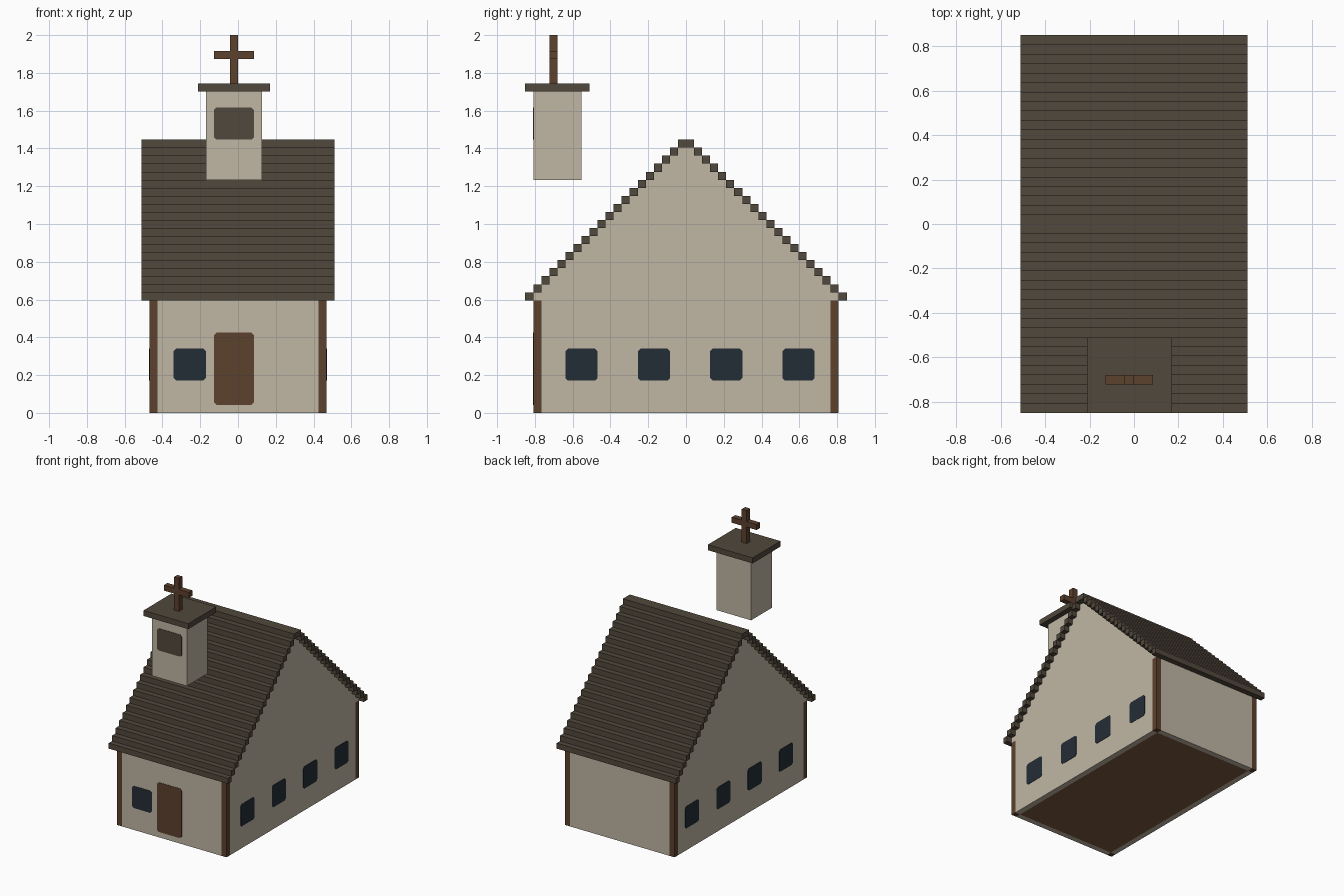
import bpy
import bmesh

# Every part sits on one block grid
U = 2 / 47

default = bpy.data.objects.get("Cube")
if default:
    bpy.data.objects.remove(default, do_unlink=True)


def material(name, rgb):
    def linear(c):
        c /= 255
        return c / 12.92 if c < 0.04 else ((c + 0.055) / 1.055) ** 2.4
    colour = [linear(c) for c in rgb] + [1]
    mat = bpy.data.materials.new(name)
    mat.use_nodes = True
    mat.diffuse_color = colour
    bsdf = next(n for n in mat.node_tree.nodes if n.type == 'BSDF_PRINCIPLED')
    bsdf.inputs["Base Color"].default_value = colour
    return mat


plaster = material("plaster", (192, 182, 164))
shingle = material("dark shingle", (81, 72, 60))
timber = material("timber", (92, 65, 45))
glass = material("dark glass", (36, 45, 54))
boards = material("floor boards", (124, 92, 64))


def finish(name, bm, mat):
    bmesh.ops.recalc_face_normals(bm, faces=bm.faces)
    mesh = bpy.data.meshes.new(name)
    bm.to_mesh(mesh)
    bm.free()
    mesh.materials.append(mat)
    obj = bpy.data.objects.new(name, mesh)
    bpy.context.collection.objects.link(obj)
    return obj


def add_box(bm, x, y, z):
    """Add a box from (low, high) grid ranges."""
    verts = bmesh.ops.create_cube(bm, size=1)["verts"]
    for v in verts:
        for i, (low, high) in enumerate((x, y, z)):
            v.co[i] = U * (low + (v.co[i] + 0.5) * (high - low))


def box(name, mat, x, y, z):
    bm = bmesh.new()
    add_box(bm, x, y, z)
    return finish(name, bm, mat)


def prism(name, mat, outline, axis, low, high):
    """Extrude a 2D outline along x (axis 0) or y (axis 1)."""
    bm = bmesh.new()

    def place(a, b, depth):
        point = (depth, a, b) if axis == 0 else (a, depth, b)
        return bm.verts.new([U * c for c in point])
    near = [place(a, b, low) for a, b in outline]
    far = [place(a, b, high) for a, b in outline]
    bm.faces.new(near)
    bm.faces.new(far)
    for i in range(len(near)):
        j = (i + 1) % len(near)
        bm.faces.new((near[i], near[j], far[j], far[i]))
    return finish(name, bm, mat)


def panel(name, mat, axis, at, a, b, cut=0.33):
    """Thin plate with clipped corners lying on a wall."""
    (l, r), (d, t) = a, b
    outline = [(l + cut, d), (r - cut, d), (r, d + cut), (r, t - cut),
               (r - cut, t), (l + cut, t), (l, t - cut), (l, d + cut)]
    return prism(name, mat, outline, axis, at - 0.06, at + 0.06)


EAVE, STEPS = 14, 20
HALF_X, HALF_Y = 11, 19

# Floor, front and back walls
box("floor", boards, (-10, 10), (-18, 18), (0, 1))
for name, y in (("front_wall", (-19, -18)), ("back_wall", (18, 19))):
    box(name, plaster, (-10, 10), y, (0, EAVE))

# Stepped gable walls with their windows
half = [(HALF_Y - 1, 0), (HALF_Y - 1, EAVE)]
for k in range(STEPS - 1):
    half += [(HALF_Y - k, EAVE + k), (HALF_Y - k, EAVE + k + 1)]
gable = half + [(-y, z) for y, z in reversed(half)]
for side, s in (("left", 1), ("right", -1)):
    prism(side + "_gable_wall", plaster, gable, 0, s * (HALF_X - 1), s * HALF_X)
    for n, y in enumerate((-15, -6, 3, 12)):
        panel(f"{side}_window_{n + 1}", glass, 0, s * HALF_X, (y, y + 4), (4, 8))

# Corner posts
for side, x in (("left", 10), ("right", -11)):
    for end, y in (("front", -19), ("back", 18)):
        box(f"{end}_{side}_post", timber, (x, x + 1), (y, y + 1), (0, EAVE))

# Stepped roof rows, mirrored front to back
for end, s in (("front", -1), ("back", 1)):
    bm = bmesh.new()
    for k in range(STEPS):
        rows = sorted((s * (STEPS - k), s * (STEPS - k - 1)))
        add_box(bm, (-12, 12), rows, (EAVE + k, EAVE + k + 1))
    finish(end + "_roof", bm, shingle)

# Door and front window
panel("door", timber, 1, -HALF_Y, (-3, 2), (1, 10))
panel("front_window", glass, 1, -HALF_Y, (-8, -4), (4, 8))

# Bell tower with its opening and cap
box("tower", plaster, (-4, 3), (-19, -13), (29, 40))
panel("tower_opening", shingle, 1, -HALF_Y, (-3, 2), (34, 38))
box("tower_cap", shingle, (-5, 4), (-20, -12), (40, 41))

# Cross
box("cross_upright", timber, (-1, 0), (-17, -16), (41, 47))
for side, x in (("right", (-3, -1)), ("left", (0, 2))):
    box(f"cross_{side}_arm", timber, x, (-17, -16), (44, 45))
